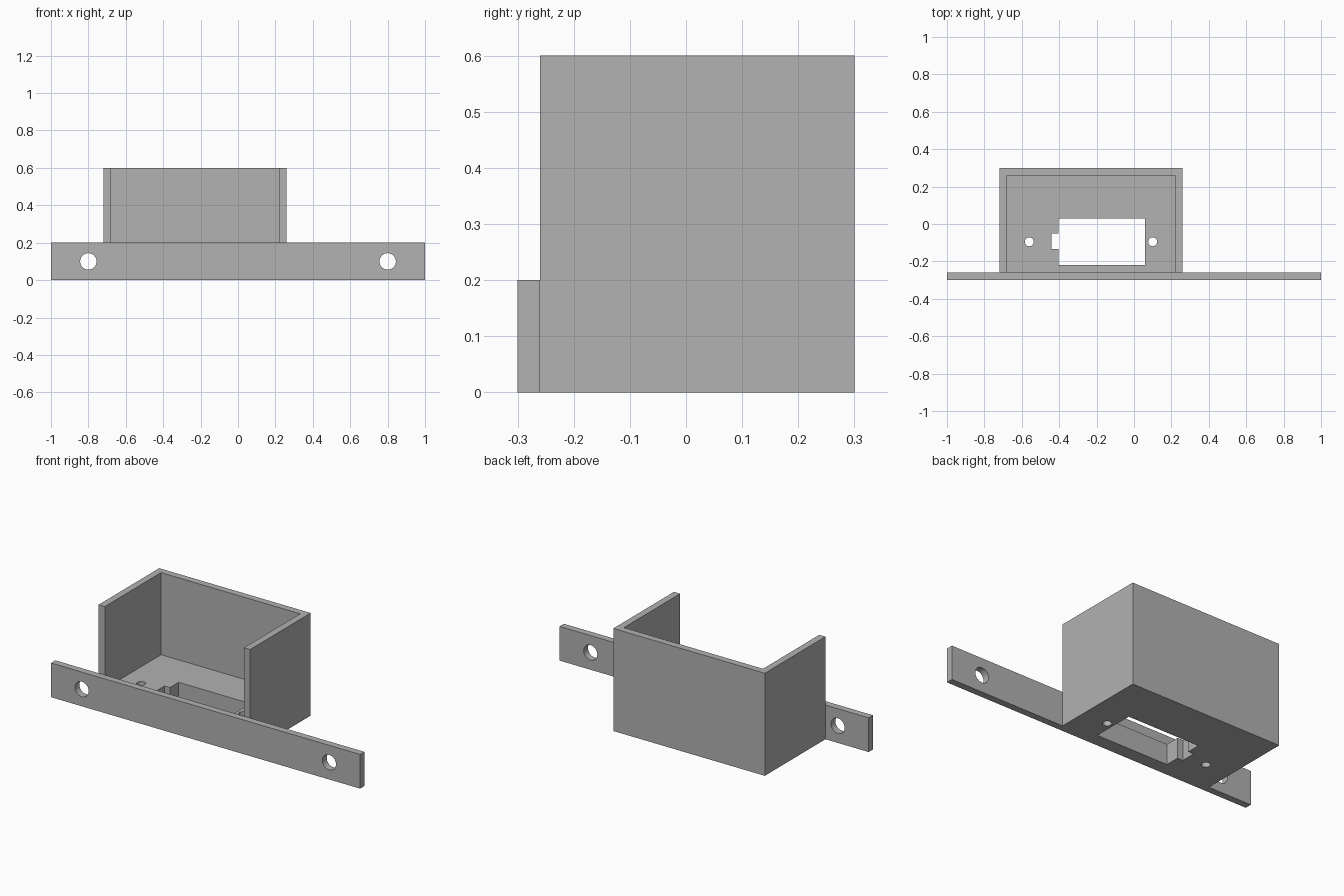
import bpy
from math import pi

cube = bpy.data.objects.get("Cube")
if cube:
    bpy.data.objects.remove(cube, do_unlink=True)

grey = bpy.data.materials.new("plain grey")
grey.use_nodes = True
colour = (0.445, 0.445, 0.445, 1)
grey.diffuse_color = colour
grey.node_tree.nodes["Principled BSDF"].inputs["Base Color"].default_value = colour


def box(name, x, y, z):
    """Box spanning the given (min, max) ranges."""
    spans = (x, y, z)
    bpy.ops.mesh.primitive_cube_add(size=1, location=[(a + b) / 2 for a, b in spans])
    ob = bpy.context.object
    ob.name = name
    ob.scale = [b - a for a, b in spans]
    bpy.ops.object.transform_apply(location=True, rotation=True, scale=True)
    ob.data.materials.append(grey)
    return ob


def drill(name, location, radius, rotation=(0, 0, 0)):
    bpy.ops.mesh.primitive_cylinder_add(vertices=32, radius=radius, depth=0.4,
                                        location=location, rotation=rotation)
    ob = bpy.context.object
    ob.name = name
    bpy.ops.object.transform_apply(location=True, rotation=True, scale=True)
    ob.data.materials.append(grey)
    return ob


def combine(target, tool, operation):
    """Apply a boolean and discard the tool object."""
    tool.hide_render = True
    mod = target.modifiers.new(operation.lower(), 'BOOLEAN')
    mod.operation = operation
    mod.solver = 'EXACT'
    mod.object = tool
    bpy.context.view_layer.objects.active = target
    bpy.ops.object.modifier_apply(modifier=mod.name)
    bpy.data.objects.remove(tool, do_unlink=True)


# Tray: thick floor with three walls, open at the top and front
tray = box("bracket_tray", (-0.72, 0.26), (-0.26, 0.3), (0, 0.6))
combine(tray, box("cavity", (-0.68, 0.22), (-0.5, 0.26), (0.12, 0.8)), 'DIFFERENCE')

# Long mounting plate across the front
combine(tray, box("mounting_plate", (-1, 1), (-0.3, -0.26), (0, 0.2)), 'UNION')

# Floor window with a small cable notch on one side
combine(tray, box("window", (-0.405, 0.06), (-0.22, 0.03), (-0.1, 0.3)), 'DIFFERENCE')
combine(tray, box("notch", (-0.44, -0.3), (-0.135, -0.05), (-0.1, 0.3)), 'DIFFERENCE')

# Screw holes beside the window
for x in (-0.56, 0.1):
    combine(tray, drill("screw_hole", (x, -0.095, 0.1), 0.024), 'DIFFERENCE')

# Bolt holes through the plate ends
for x in (-0.8, 0.8):
    combine(tray, drill("bolt_hole", (x, -0.28, 0.1), 0.044, (pi / 2, 0, 0)), 'DIFFERENCE')

# Crisp edges, smooth hole walls
bpy.ops.object.select_all(action='DESELECT')
tray.select_set(True)
bpy.context.view_layer.objects.active = tray
bpy.ops.object.shade_smooth_by_angle()
tray.name = "mounting_bracket"
